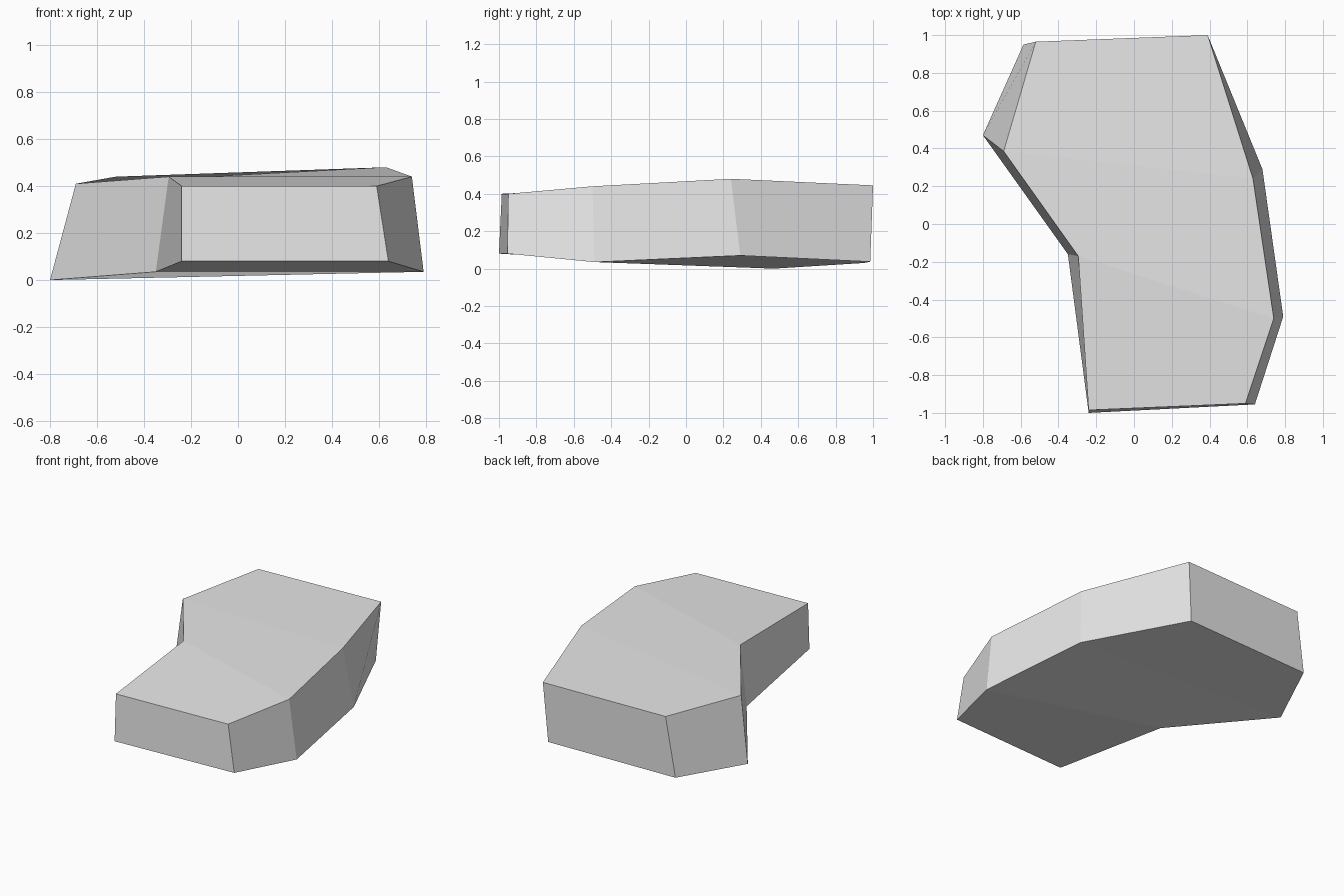
import bpy, bmesh

if "Cube" in bpy.data.objects:
    bpy.data.objects.remove(bpy.data.objects["Cube"])

# Cross-ribs of the curved slab, back to front: (left top, left bottom, right top, right bottom)
ribs = [
    ((-0.52, 0.965, 0.44), (-0.585, 0.95, 0.03), (0.39, 1.0, 0.445), (0.36, 0.985, 0.037)),
    ((-0.69, 0.385, 0.41), (-0.80, 0.47, 0.0), (0.63, 0.24, 0.48), (0.68, 0.29, 0.07)),
    ((-0.295, -0.17, 0.44), (-0.35, -0.16, 0.035), (0.74, -0.50, 0.44), (0.79, -0.49, 0.035)),
    ((-0.24, -0.985, 0.40), (-0.24, -1.0, 0.08), (0.59, -0.95, 0.40), (0.64, -0.955, 0.08)),
]

stone = bpy.data.materials.new("stone_grey")
stone.diffuse_color = (0.8, 0.8, 0.8, 1)
stone.use_nodes = True
stone.node_tree.nodes["Principled BSDF"].inputs["Base Color"].default_value = stone.diffuse_color

# Rock slab: skin the ribs with flat quads and close both ends
bm = bmesh.new()
rings = [[bm.verts.new(p) for p in rib] for rib in ribs]
for (a, b, c, d), (e, f, g, h) in zip(rings, rings[1:]):
    for quad in ((a, e, g, c), (b, d, h, f), (a, b, f, e), (c, g, h, d)):
        bm.faces.new(quad)
for a, b, c, d in (rings[0], rings[-1]):
    bm.faces.new((a, b, d, c))
bmesh.ops.recalc_face_normals(bm, faces=bm.faces)

mesh = bpy.data.meshes.new("rock_slab")
bm.to_mesh(mesh)
bm.free()
mesh.materials.append(stone)
bpy.context.collection.objects.link(bpy.data.objects.new("rock_slab", mesh))
